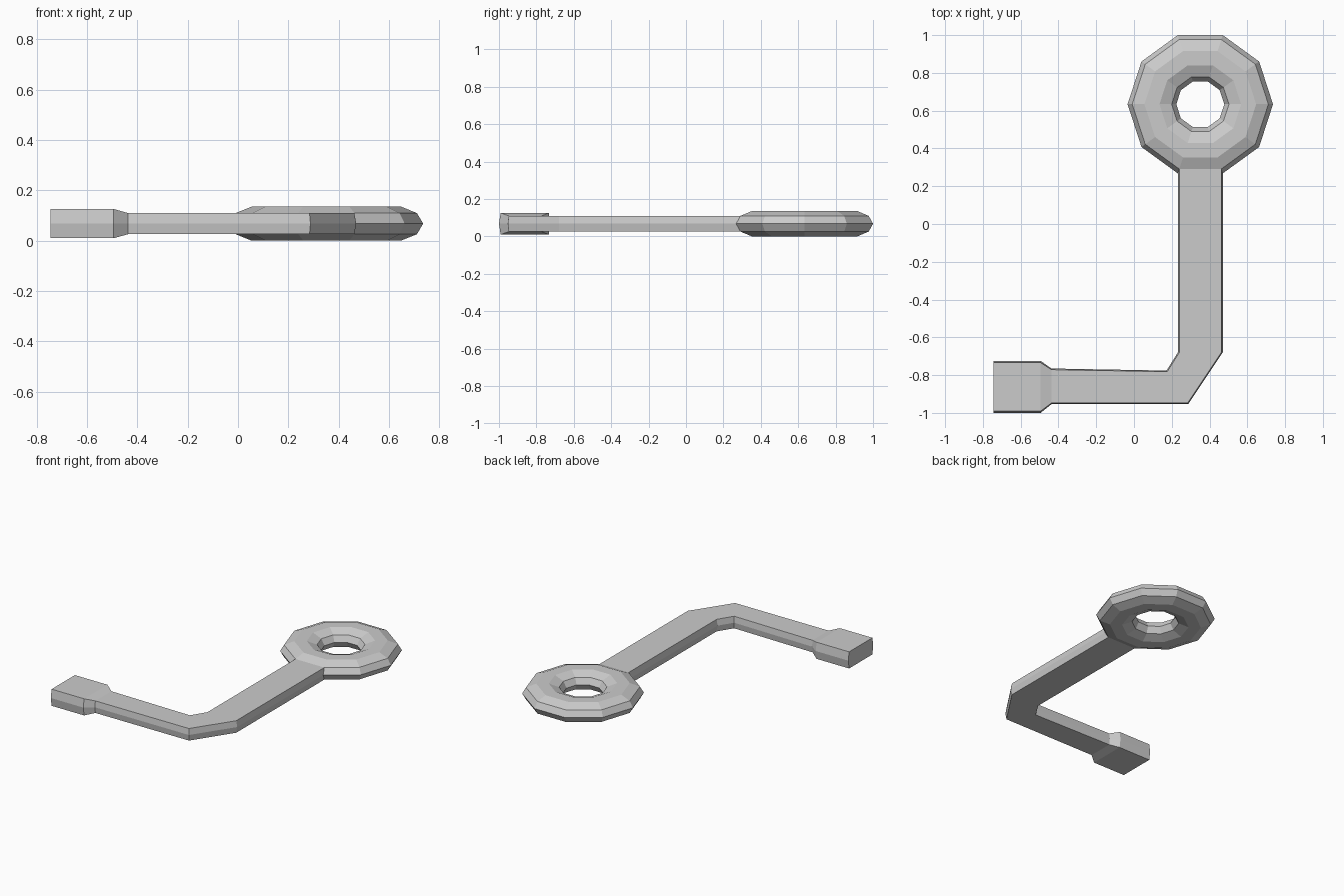
import bpy, bmesh
from math import sin, cos, radians
from mathutils import Vector

if "Cube" in bpy.data.objects:
    bpy.data.objects.remove(bpy.data.objects["Cube"])

CX, CY, CZ = 0.351, 0.634, 0.068   # ring centre
R, RR, RZ, N = 0.256, 0.129, 0.0715, 10

bm = bmesh.new()

# Ring: ten-sided flattened torus
loops = []
for i in range(N):
    a = radians(36 * i)
    loop = []
    for j in range(N):
        b = radians(36 * j)
        r = R + RR * cos(b)
        loop.append(bm.verts.new((CX + r * cos(a), CY + r * sin(a), CZ + RZ * sin(b))))
    loops.append(loop)
for i in range(N):
    for j in range(N):
        # leave the two front outer faces open where the arm grows out
        if i == 7 and j in (0, 9):
            continue
        p, q, k = loops[i], loops[(i + 1) % N], (j + 1) % N
        bm.faces.new((p[j], q[j], q[k], p[k]))


# Arm: six-sided section with a slight ridge along each side
def section(inner, outer, half):
    a, b = Vector((*inner, CZ)), Vector((*outer, CZ))
    inset = (b - a) * 0.033
    up = Vector((0, 0, half))
    pts = (a, a + inset + up, b - inset + up, b, b - inset - up, a + inset - up)
    return [bm.verts.new(p) for p in pts]


p, q = loops[7], loops[8]
prev = [p[0], p[1], q[1], q[0], q[9], p[9]]
path = [
    ((0.232, -0.68), (0.470, -0.68), 0.042),
    ((0.172, -0.776), (0.288, -0.953), 0.042),
    ((-0.437, -0.765), (-0.437, -0.954), 0.042),
    ((-0.494, -0.725), (-0.494, -1.0), 0.058),
    ((-0.745, -0.725), (-0.745, -1.0), 0.058),
]
for step in path:
    cur = section(*step)
    for j in range(6):
        k = (j + 1) % 6
        bm.faces.new((prev[j], prev[k], cur[k], cur[j]))
    prev = cur
bm.faces.new(prev)

bmesh.ops.recalc_face_normals(bm, faces=bm.faces)
mesh = bpy.data.meshes.new("ring_handle_arm")
bm.to_mesh(mesh)
bm.free()
bpy.context.collection.objects.link(bpy.data.objects.new("ring_handle_arm", mesh))
